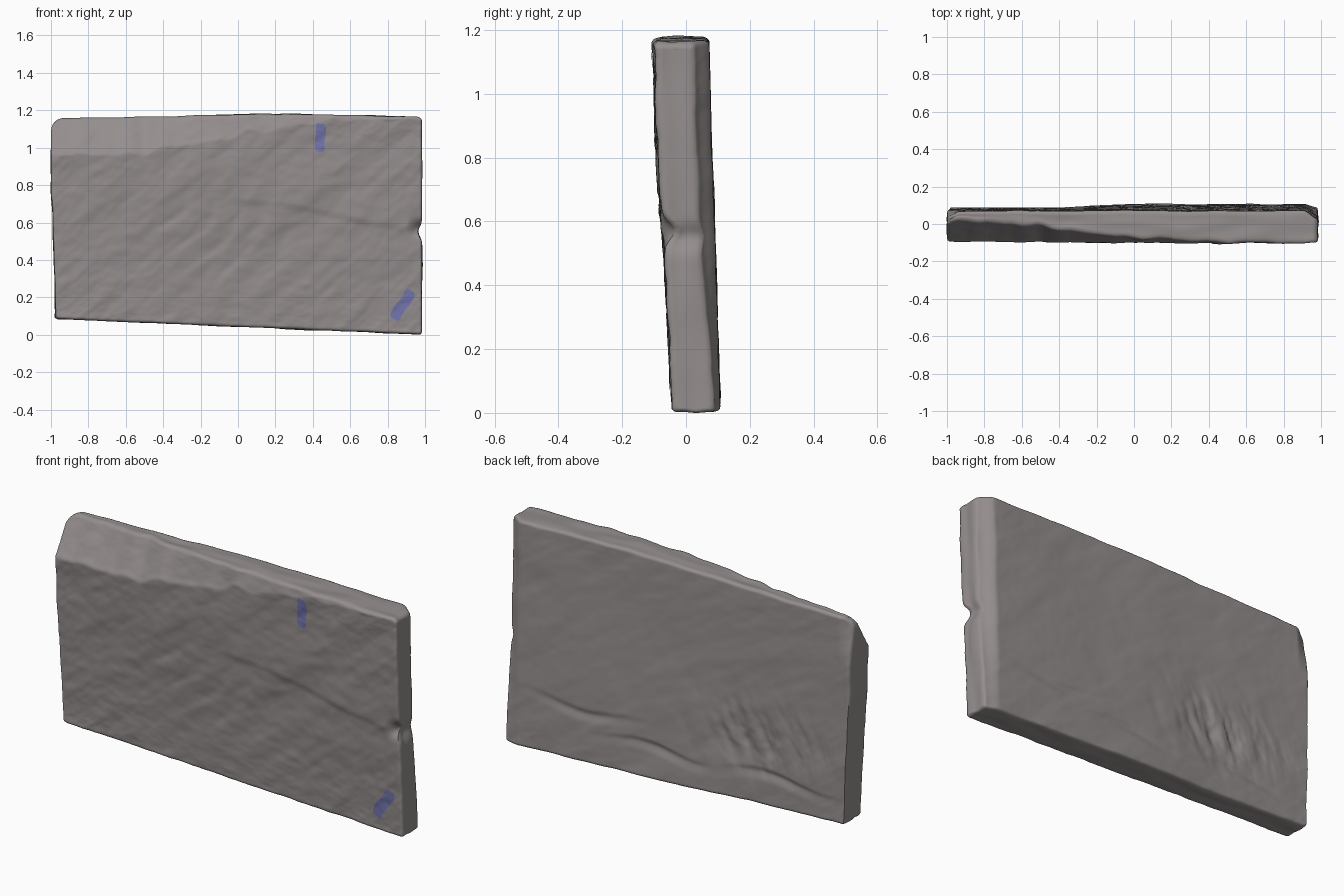
import bpy, bmesh, math
from mathutils import Vector, noise

cube = bpy.data.objects.get("Cube")
if cube:
    bpy.data.objects.remove(cube, do_unlink=True)


def material(name, color):
    mat = bpy.data.materials.new(name)
    mat.use_nodes = True
    mat.diffuse_color = color
    bsdf = mat.node_tree.nodes["Principled BSDF"]
    bsdf.inputs["Base Color"].default_value = color
    bsdf.inputs["Roughness"].default_value = 0.9
    return mat


def lerp(a, b, t):
    return a + (b - a) * t


def ramp(a, b, v):
    t = min(max((v - a) / (b - a), 0), 1)
    return t * t * (3 - 2 * t)


def bump(v, center, width):
    return math.exp(-((v - center) / width) ** 2)


def path(points, x):
    """Piecewise linear height along x."""
    for (x0, z0), (x1, z1) in zip(points, points[1:]):
        if x <= x1:
            return lerp(z0, z1, max((x - x0) / (x1 - x0), 0))
    return points[-1][1]


def rounded(d, r):
    """Drop of a quarter-round edge at distance d from the border."""
    return r - math.sqrt(max(r * r - (r - d) ** 2, 0)) if d < r else 0


def rough(x, z, angle, along, across, seed):
    """Fractal noise stretched along a direction."""
    c, s = math.cos(angle), math.sin(angle)
    p = Vector(((x * c + z * s) * along, (z * c - x * s) * across, seed))
    return noise.fractal(p, 0.9, 2.0, 5)


# Outline of the slab
TOP = [(-1, 1.16), (-0.5, 1.168), (0, 1.18), (0.3, 1.182), (1, 1.168)]
BREAK = [(-1, 0.97), (-0.62, 0.97), (-0.35, 1.01), (0, 1.07), (0.4, 1.14), (1, 1.17)]


def top_edge(x):
    z = path(TOP, x) + 0.004 * noise.noise(Vector((x * 7, 3, 0)))
    return z - rounded(x + 1, 0.07) - rounded(max(0.985 - x, 0), 0.03)


def bottom_edge(x):
    z = lerp(0.088, 0.003, (x + 1) / 2) + 0.003 * noise.noise(Vector((x * 8, 9, 0)))
    return z + rounded(max(x + 0.98, 0), 0.02) + rounded(max(0.985 - x, 0), 0.02)


def outline(s, t):
    z = lerp(0.05, 1.17, t)
    left = lerp(-0.978, -1, ramp(0, 1, z)) + 0.003 * noise.noise(Vector((z * 7, 0, 5)))
    right = 0.984 + 0.006 * noise.noise(Vector((z * 6, 0, 8)))
    right -= 0.02 * bump(z, 0.58, 0.035)
    x = lerp(left, right, s)
    return x, lerp(bottom_edge(x), top_edge(x), t)


def front_y(x, z):
    y = -0.042 - 0.052 * z - 0.008 * bump(x, -0.2, 0.5) * ramp(0.2, 1, z)
    # Broken slope along the upper left
    edge = path(BREAK, x) + 0.035 * noise.noise(Vector((x * 9, 1, 4)))
    slope = lerp(0.62, 0.3, ramp(-1, 0.2, x))
    y += slope * max(z - edge, 0) + 0.006 * ramp(edge - 0.01, edge + 0.02, z) * ramp(0.3, -0.3, x)
    # Long crease ending in a chip on the edge
    crease = 0.72 - 0.15 * x + 0.015 * math.sin(x * 6)
    y -= 0.006 * ramp(-0.25, 0.2, x) * ramp(crease - 0.02, crease + 0.01, z) * ramp(crease + 0.4, crease, z)
    y += 0.045 * bump(z, 0.575, 0.035) * ramp(0.9, 0.985, x)
    # Curved flake scars
    r = math.hypot(x + 0.75, z - 1.0) + 0.06 * noise.noise(Vector((x * 4, z * 4, 2)))
    wave = (r * 7) % 1
    y += 0.006 * (ramp(0, 0.8, wave) - ramp(0.8, 1, wave)) * bump(x, -0.2, 0.45) * bump(z, 0.55, 0.25)
    return y + 0.007 * rough(x, z, 0.7, 2, 7, 1) + 0.002 * rough(x, z, -0.2, 9, 20, 6)


def back_y(x, z):
    y = lerp(lerp(0.09, 0.108, ramp(-0.5, 0.1, x)), 0.07, z / 1.18)
    # Chamfer on one end
    y -= lerp(0.018, 0.045, ramp(0.05, 0.6, z)) * ramp(0.9, 0.985, x + 0.02 * noise.noise(Vector((z * 5, 2, 2))))
    y -= 0.03 * ramp(-0.93, -1, x) * ramp(0.9, 1.15, z)
    # Gouged patch and horizontal ledges
    patch = bump(x, -0.45, 0.28) * bump(z, 0.42, 0.16)
    y -= 0.03 * patch * max(rough(x, z, 1.2, 3, 9, 12) + 0.15, 0)
    for x0, z0 in ((0.5, 0.3), (0.1, 0.2), (-0.6, 0.22)):
        line = z0 + 0.02 * math.sin(x * 9)
        y -= 0.009 * bump(x, x0, 0.25) * ramp(line - 0.05, line, z) * ramp(line + 0.02, line, z)
    return y + 0.005 * rough(x, z, -0.6, 2, 6, 20)


def spread(t):
    """Pack the grid lines closer to the borders."""
    return lerp(t, 0.5 - 0.5 * math.cos(math.pi * t), 0.7)


def add_object(name, bm, mat, angle):
    mesh = bpy.data.meshes.new(name)
    bmesh.ops.recalc_face_normals(bm, faces=bm.faces)
    bm.to_mesh(mesh)
    bm.free()
    mesh.materials.append(mat)
    obj = bpy.data.objects.new(name, mesh)
    bpy.context.collection.objects.link(obj)
    bpy.ops.object.select_all(action='DESELECT')
    obj.select_set(True)
    bpy.context.view_layer.objects.active = obj
    bpy.ops.object.shade_smooth_by_angle(angle=math.radians(angle))
    return obj


stone = material("warm_grey_stone", (0.30, 0.27, 0.27, 1))
paint = material("blue_paint", (0.17, 0.18, 0.42, 1))

# Stone slab: a grid extruded to a block, then shaped on both sides
bm = bmesh.new()
bmesh.ops.create_grid(bm, x_segments=170, y_segments=110, size=0.5)
ext = bmesh.ops.extrude_face_region(bm, geom=bm.faces[:], use_keep_orig=True)
for v in ext["geom"]:
    if isinstance(v, bmesh.types.BMVert):
        v.co.z = 1
rim = [e for e in bm.edges if abs(e.verts[0].co.z - e.verts[1].co.z) > 0.5]
bmesh.ops.subdivide_edges(bm, edges=rim, cuts=9, use_grid_fill=True)
for v in bm.verts:
    s, t, w = v.co.x + 0.5, v.co.y + 0.5, v.co.z
    x, z = outline(spread(s), spread(t))
    d = max(min(x + 1 if s < 0.5 else 0.985 - x, z - bottom_edge(x), top_edge(x) - z), 0)
    if min(s, t, 1 - s, 1 - t) < 1e-4:
        d = 0
    front = front_y(x, z) + rounded(d, 0.016)
    back = back_y(x, z) - rounded(d, 0.016)
    y = lerp(front, back, w)
    # Uneven rim
    dent = 0.008 * noise.noise(Vector((x * 4, y * 14, z * 4))) * math.sin(math.pi * w)
    if s < 1e-4 or s > 1 - 1e-4:
        x += dent
    if t < 1e-4 or t > 1 - 1e-4:
        z += dent
    v.co = (x, y, z)
low = min(v.co.z for v in bm.verts)
for v in bm.verts:
    v.co.z -= low
add_object("stone_slab", bm, stone, 50)


# Thin paint strokes that follow the front surface
def paint_stroke(name, cx, cz, length, width, tilt):
    bm = bmesh.new()
    bmesh.ops.create_grid(bm, x_segments=10, y_segments=24, size=0.5)
    for v in bm.verts:
        a, b = v.co.x * width, v.co.y * length
        a *= 1 - 0.35 * ramp(0.42, 0.5, abs(v.co.y))
        a += 0.004 * math.sin(b * 40)
        x = cx + a * math.cos(tilt) + b * math.sin(tilt)
        z = cz - a * math.sin(tilt) + b * math.cos(tilt)
        v.co = (x, front_y(x, z + low) - 0.004, z)
    add_object(name, bm, paint, 60)


paint_stroke("upper_paint_stroke", 0.44, 1.055, 0.15, 0.052, 0)
paint_stroke("lower_paint_stroke", 0.88, 0.16, 0.18, 0.058, 0.55)
